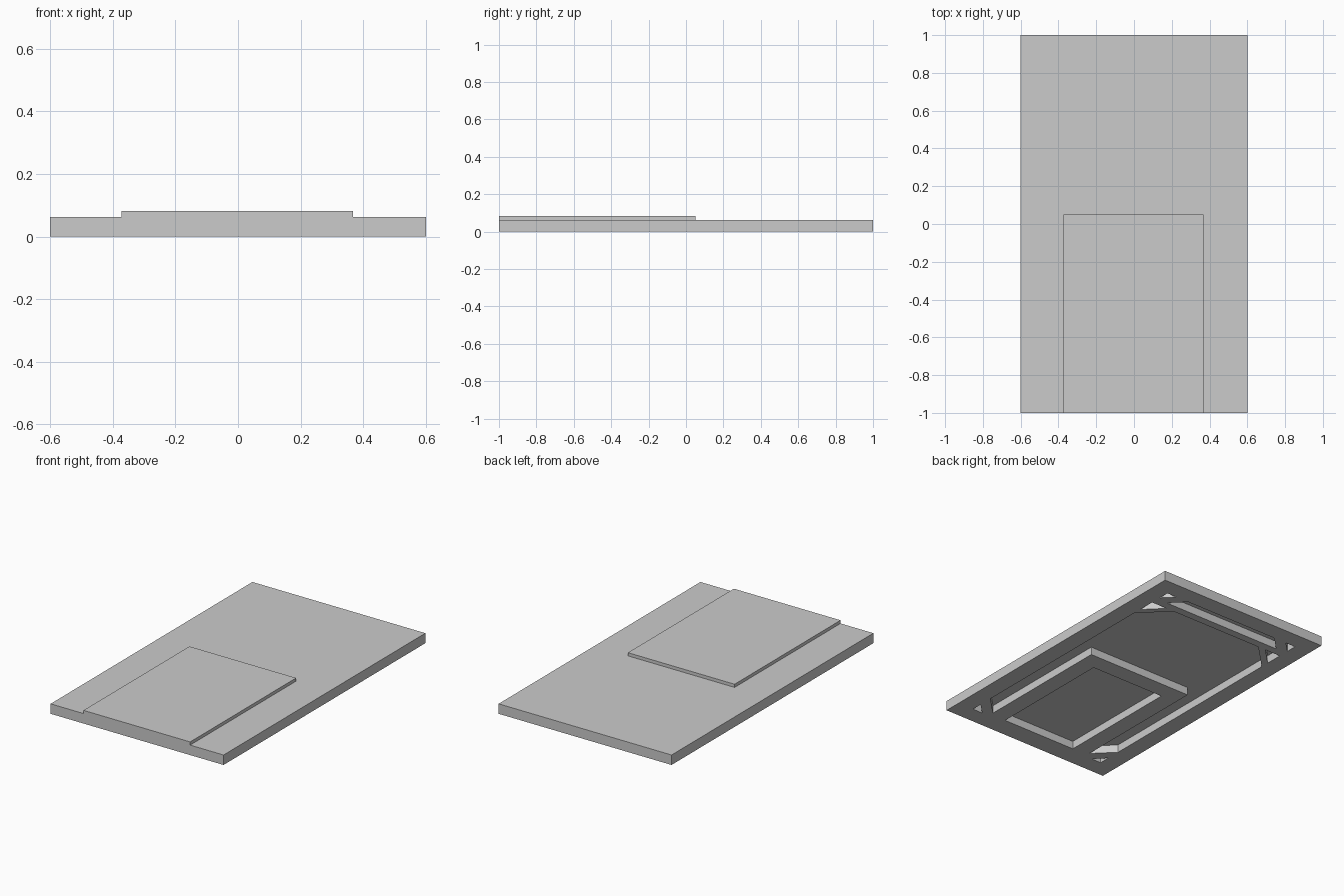
import bpy, bmesh

if "Cube" in bpy.data.objects:
    bpy.data.objects.remove(bpy.data.objects["Cube"])

TOP, SLAB, UNDER = 0.0625, 0.0825, 0.050   # deck top, raised panel top, deck underside


def prism(name, pts, z0, z1):
    """Extrude a closed xy profile from z0 to z1."""
    bm = bmesh.new()
    face = bm.faces.new([bm.verts.new((x, y, z0)) for x, y in pts])
    ext = bmesh.ops.extrude_face_region(bm, geom=[face])
    verts = [g for g in ext["geom"] if isinstance(g, bmesh.types.BMVert)]
    bmesh.ops.translate(bm, verts=verts, vec=(0, 0, z1 - z0))
    bmesh.ops.recalc_face_normals(bm, faces=bm.faces)
    me = bpy.data.meshes.new(name)
    bm.to_mesh(me)
    bm.free()
    ob = bpy.data.objects.new(name, me)
    bpy.context.collection.objects.link(ob)
    return ob


def bar(name, x0, x1, y0, y1, z0=0.0, z1=UNDER):
    return prism(name, [(x0, y0), (x1, y0), (x1, y1), (x0, y1)], z0, z1)


# Deck sheet and the raised panel on top of it
bar("deck", -0.6, 0.6, -1, 1, UNDER, TOP)
bar("raised_panel", -0.372, 0.368, -1, 0.05, TOP, SLAB)

# Perimeter frame
for s, side in ((-1, "left"), (1, "right")):
    bar("side_rail_" + side, *sorted((s * 0.49, s * 0.6)), -1, 1)
bar("front_rail", -0.49, 0.49, -1, -0.89)
bar("back_rail", -0.49, 0.49, 0.89, 1)

# Thin cross bar near the back
bar("cross_bar", -0.49, 0.49, 0.75, 0.80)

# Rectangular ring under the raised panel
for s, side in ((-1, "left"), (1, "right")):
    bar("ring_side_" + side, *sorted((s * 0.26, s * 0.37)), -0.89, 0.05)
bar("ring_back", -0.26, 0.26, -0.06, 0.05)
bar("ring_front", -0.26, 0.26, -0.89, -0.87)

# Diagonal corner braces, mirrored left and right
braces = {
    "inner_brace": [(0.49, 0.585), (0.49, 0.64), (0.38, 0.75), (0.325, 0.75)],
    "back_brace": [(0.42, 0.80), (0.49, 0.80), (0.49, 0.82), (0.42, 0.89), (0.33, 0.89)],
    "front_brace": [(0.49, -0.73), (0.37, -0.85), (0.37, -0.89), (0.42, -0.89), (0.49, -0.82)],
}
for name, pts in braces.items():
    for s, side in ((-1, "left"), (1, "right")):
        prism(name + "_" + side, [(s * x, y) for x, y in pts], 0, UNDER)
